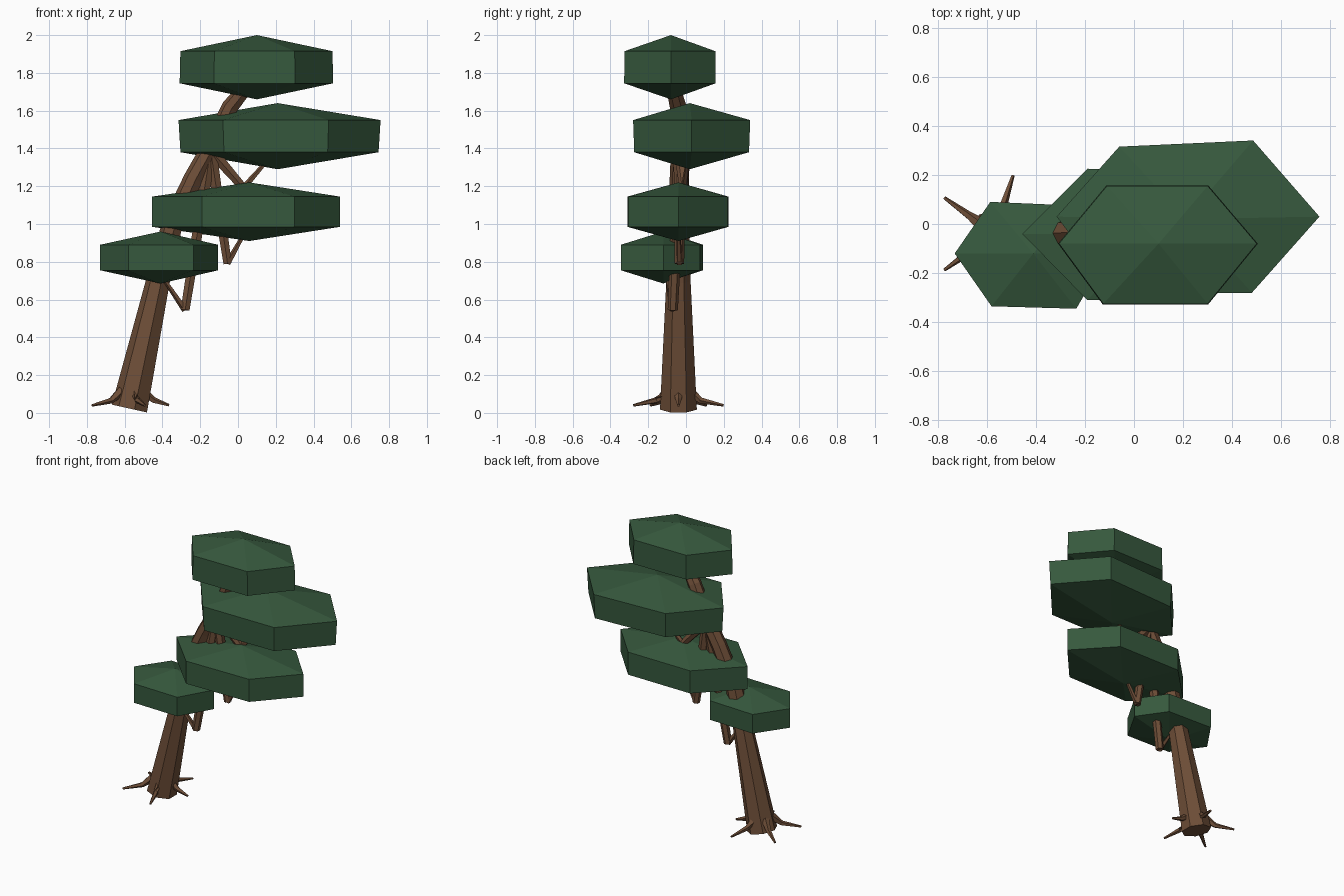
import bpy, bmesh, math
from mathutils import Vector

if "Cube" in bpy.data.objects:
    bpy.data.objects.remove(bpy.data.objects["Cube"])


def material(name, rgb):
    m = bpy.data.materials.new(name)
    m.diffuse_color = (*rgb, 1)
    m.use_nodes = True
    m.node_tree.nodes["Principled BSDF"].inputs["Base Color"].default_value = m.diffuse_color
    return m


bark = material("brown bark", (0.155, 0.076, 0.039))
leaf = material("dark green leaves", (0.037, 0.099, 0.047))


def finish(name, bm, mat):
    bmesh.ops.recalc_face_normals(bm, faces=bm.faces)
    mesh = bpy.data.meshes.new(name)
    bm.to_mesh(mesh)
    bm.free()
    mesh.materials.append(mat)
    ob = bpy.data.objects.new(name, mesh)
    bpy.context.collection.objects.link(ob)
    return ob


def tube(name, path, sides):
    """Closed faceted tube along (x, y, z, radius) points."""
    bm = bmesh.new()
    pts = [Vector(p[:3]) for p in path]
    rings = []
    for i, p in enumerate(pts):
        t = (pts[min(i + 1, len(pts) - 1)] - pts[max(i - 1, 0)]).normalized()
        ref = Vector((0, 1, 0)) if abs(t.y) < 0.8 else Vector((0, 0, 1))
        u = ref.cross(t).normalized()
        v = t.cross(u)
        ring = []
        for k in range(sides):
            a = (2 * k + 1) * math.pi / sides
            ring.append(bm.verts.new(p + path[i][3] * (u * math.cos(a) + v * math.sin(a))))
        rings.append(ring)
    for a, b in zip(rings, rings[1:]):
        for k in range(sides):
            n = (k + 1) % sides
            bm.faces.new((a[k], a[n], b[n], b[k]))
    bm.faces.new(rings[0])
    bm.faces.new(rings[-1])
    return finish(name, bm, bark)


def pad(name, center, heights, outline, lower):
    """Six-sided leaf pad: bottom tip, two rings, top tip."""
    z0, z1, z2, z3 = heights
    c = Vector(center)
    bm = bmesh.new()
    low, high = [], []
    for x, y in outline:
        p = Vector((x, y))
        q = c + (p - c) * lower
        low.append(bm.verts.new((q.x, q.y, z1)))
        high.append(bm.verts.new((p.x, p.y, z2)))
    bottom = bm.verts.new((c.x, c.y, z0))
    top = bm.verts.new((c.x, c.y, z3))
    for k in range(6):
        n = (k + 1) % 6
        bm.faces.new((low[k], low[n], high[n], high[k]))
        bm.faces.new((low[n], low[k], bottom))
        bm.faces.new((high[k], high[n], top))
    return finish(name, bm, leaf)


# Leaning trunk
tube("trunk", [(-0.57, -0.04, 0.022, 0.1), (-0.42, -0.04, 0.70, 0.066),
               (-0.345, -0.04, 1.0, 0.058), (-0.235, -0.035, 1.24, 0.053),
               (-0.135, -0.03, 1.42, 0.05), (-0.04, -0.04, 1.62, 0.046),
               (0.09, -0.08, 1.78, 0.035)], 7)

# Roots spreading around the base
for i in range(5):
    a = math.radians(72 * i)
    d = Vector((math.cos(a), math.sin(a), 0))
    c = Vector((-0.57, -0.04, 0))
    s, m, e = c + d * 0.06, c + d * 0.125, c + d * (0.205 if i == 0 else 0.25)
    tube(f"root_{i + 1}", [(s.x, s.y, 0.115, 0.028), (m.x, m.y, 0.066, 0.017),
                           (e.x, e.y, 0.04, 0.007)], 5)

# Hanging branches, each with a thin twig rising to its pad
fork = (-0.145, -0.03, 1.39, 0.036)
branches = [((-0.28, -0.07, 0.545, 0.027), (-0.40, -0.10, 0.72, 0.01)),
            ((-0.055, -0.035, 0.79, 0.025), (0.04, -0.04, 0.96, 0.01)),
            ((0.03, -0.01, 1.19, 0.024), (0.16, 0.01, 1.34, 0.01))]
for i, (elbow, tip) in enumerate(branches):
    tube(f"branch_{i + 1}", [fork, elbow], 6)
    tube(f"twig_{i + 1}", [(*elbow[:3], 0.018), tip], 5)

# Leaf pads from top to bottom
pad("leaf_pad_top", (0.10, -0.08), (1.66, 1.745, 1.915, 2.0),
    [(0.50, -0.08), (0.30, 0.155), (-0.11, 0.155), (-0.305, -0.08),
     (-0.125, -0.325), (0.30, -0.325)], 1.01)
pad("leaf_pad_upper", (0.21, 0.02), (1.29, 1.38, 1.55, 1.64),
    [(0.755, 0.03), (0.485, 0.34), (-0.06, 0.315), (-0.315, 0.03),
     (-0.08, -0.28), (0.48, -0.28)], 0.98)
pad("leaf_pad_middle", (0.06, -0.04), (0.91, 0.985, 1.145, 1.22),
    [(0.54, -0.04), (0.30, 0.22), (-0.19, 0.225), (-0.455, -0.04),
     (-0.19, -0.31), (0.30, -0.305)], 1.0)
pad("leaf_pad_low", (-0.41, -0.12), (0.685, 0.755, 0.89, 0.96),
    [(-0.105, -0.12), (-0.24, 0.075), (-0.585, 0.09), (-0.73, -0.12),
     (-0.58, -0.335), (-0.235, -0.345)], 1.0)
